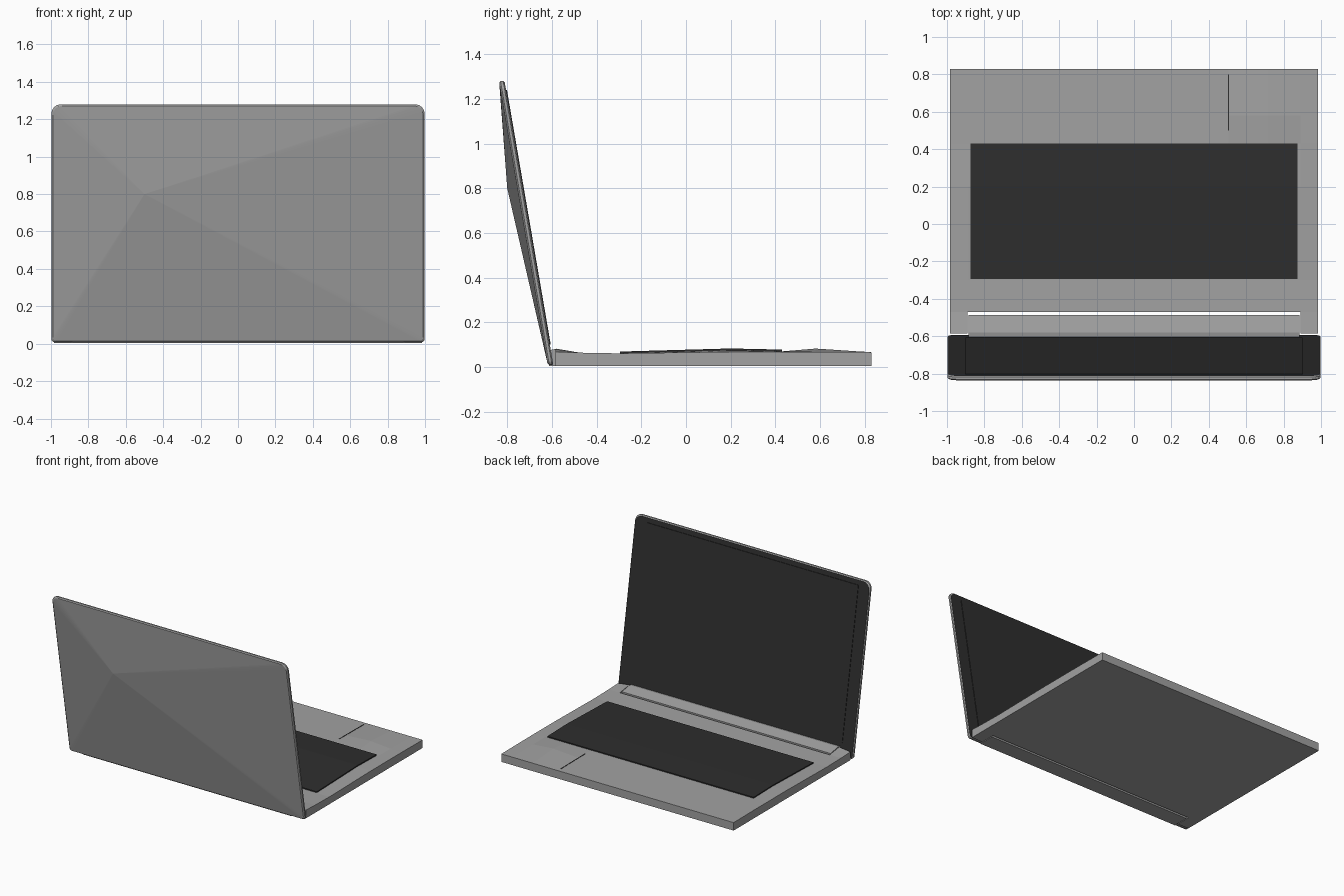
import bpy, bmesh, math
from mathutils import Vector

if "Cube" in bpy.data.objects:
    bpy.data.objects.remove(bpy.data.objects["Cube"])


def material(name, v):
    m = bpy.data.materials.new(name)
    m.diffuse_color = (v, v, v, 1)
    m.use_nodes = True
    m.node_tree.nodes["Principled BSDF"].inputs["Base Color"].default_value = m.diffuse_color
    return m


GREY = material("aluminium grey", 0.36)
DARK = material("screen black", 0.027)


def finish(name, bm, mats):
    bmesh.ops.recalc_face_normals(bm, faces=bm.faces)
    me = bpy.data.meshes.new(name)
    bm.to_mesh(me)
    bm.free()
    for m in mats:
        me.materials.append(m)
    ob = bpy.data.objects.new(name, me)
    bpy.context.collection.objects.link(ob)
    return ob


def lerp(profile, y):
    for (a, za), (b, zb) in zip(profile, profile[1:]):
        if y <= b:
            return za + (zb - za) * max(0, y - a) / (b - a)
    return profile[-1][1]


def sheet(name, xs, ys, top, bottom, mat, skip=lambda x, y: False):
    """Closed slab on a grid: top(x, y) gives the upper height."""
    bm = bmesh.new()
    pts = {}

    def vert(x, y):
        if (x, y) not in pts:
            pts[x, y] = bm.verts.new((x, y, top(x, y)))
        return pts[x, y]
    for x0, x1 in zip(xs, xs[1:]):
        for y0, y1 in zip(ys, ys[1:]):
            if not skip((x0 + x1) / 2, (y0 + y1) / 2):
                bm.faces.new([vert(x0, y0), vert(x1, y0), vert(x1, y1), vert(x0, y1)])
    ext = bmesh.ops.extrude_face_region(bm, geom=bm.faces[:], use_keep_orig=True)
    for g in ext["geom"]:
        if isinstance(g, bmesh.types.BMVert):
            g.co.z = bottom(g.co.y)
    return finish(name, bm, [mat])


# Deck profile along y (height of the base's top)
deck = [(-0.585, 0.08), (-0.47, 0.064), (-0.3, 0.061), (0.2, 0.075), (0.43, 0.07), (0.83, 0.066)]


def deck_top(x, y):
    z = lerp(deck, y)
    if abs(x) > 0.95:
        z = min(z, 0.068)
    if x == 0.72 and y == 0.58:      # raised facet on the palm rest
        z += 0.014
    return z


# Base with a notch at the back for the hinge
sheet("base", [-0.985, -0.89, 0.04, 0.505, 0.72, 0.89, 0.985],
      [-0.585, -0.47, -0.3, 0.2, 0.43, 0.58, 0.83],
      deck_top, lambda y: 0.005, GREY,
      lambda x, y: abs(x) < 0.89 and y < -0.47)

# Hinge bar, separated from the base by a thin slot
sheet("hinge_bar", [-0.885, 0.885], [-0.612, -0.58, -0.487],
      lambda x, y: lerp([(-0.612, 0.075), (-0.58, 0.082), (-0.487, 0.066)], y),
      lambda y: 0.005, GREY)

# Keyboard plate following the deck
sheet("keyboard", [-0.875, 0.875], [-0.295, 0.2, 0.43],
      lambda x, y: lerp(deck, y) + 0.008, lambda y: lerp(deck, y) - 0.001, DARK)

# Seam beside the touch area
sheet("palm_rest_seam", [0.502, 0.508], [0.5, 0.58, 0.8],
      lambda x, y: lerp(deck, y) + 0.002, lambda y: lerp(deck, y) - 0.002, DARK)


# Leaning lid
def inner_y(z):
    return -0.592 - 0.172 * z


def lid_outline(hx, z0, z1, r_low, r_top, n=4):
    pts = []
    for cx, cz, r, a0 in ((hx, z1, r_top, 0), (-hx, z1, r_top, 90),
                          (-hx, z0, r_low, 180), (hx, z0, r_low, 270)):
        ox = cx - math.copysign(r, cx)
        oz = cz - r if cz == z1 else cz + r
        for i in range(n + 1):
            a = math.radians(a0 + 90 * i / n)
            pts.append((ox + r * math.cos(a), oz + r * math.sin(a)))
    return pts


bm = bmesh.new()
rings = []
for inset, off in ((0.006, 0.0), (0.0, -0.006), (0.0, -0.018), (0.008, -0.025)):
    ring = lid_outline(0.998 - inset, 0.008 + inset, 1.28 - inset, 0.018, 0.05)
    rings.append([bm.verts.new((x, inner_y(z) + off, z)) for x, z in ring])
for a, b in zip(rings, rings[1:]):
    for i in range(len(a)):
        j = (i + 1) % len(a)
        bm.faces.new([a[i], a[j], b[j], b[i]])
inside = bm.faces.new(rings[0])
inside.material_index = 1
# Faceted bulge on the back of the lid
peak = bm.verts.new((-0.5, -0.80, 0.8))
back = rings[-1]
for i in range(len(back)):
    bm.faces.new([back[i], back[(i + 1) % len(back)], peak])
finish("lid", bm, [GREY, DARK])

# Screen panel, a thin plate on the lid's inside
bm = bmesh.new()
front, rear = [[bm.verts.new((x, inner_y(z) + off, z))
                for x, z in lid_outline(0.9, 0.1, 1.24, 0.005, 0.005, 1)]
               for off in (0.004, -0.002)]
bm.faces.new(front)
bm.faces.new(rear)
for i in range(len(front)):
    j = (i + 1) % len(front)
    bm.faces.new([front[i], front[j], rear[j], rear[i]])
finish("screen", bm, [DARK])
